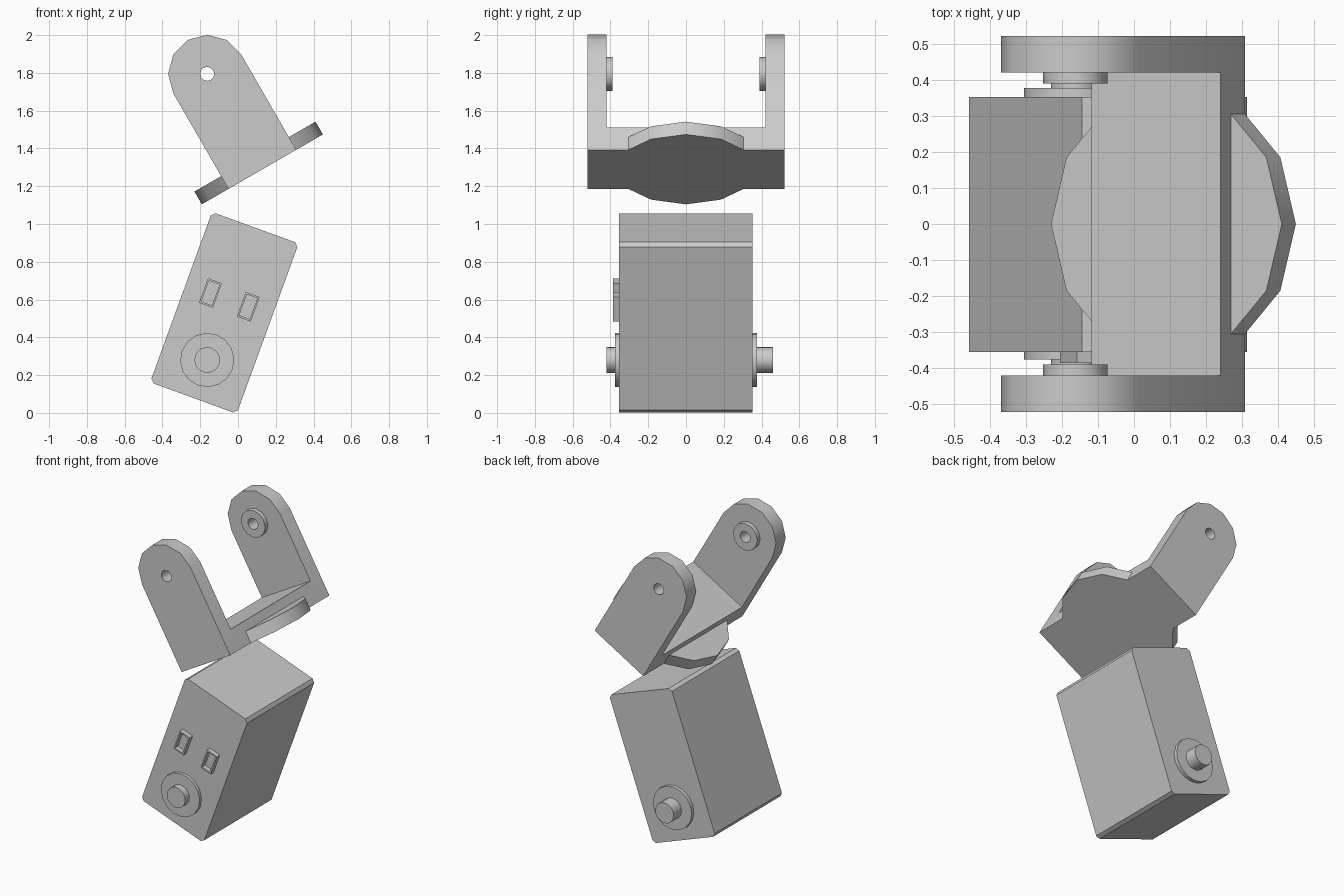
import bpy, bmesh
from math import sin, cos, radians, pi
from mathutils import Vector

cube = bpy.data.objects.get("Cube")
if cube:
    bpy.data.objects.remove(cube, do_unlink=True)

grey = bpy.data.materials.new("light_grey")
grey.use_nodes = True
tone = (0.6, 0.6, 0.6, 1)
grey.diffuse_color = tone
grey.node_tree.nodes["Principled BSDF"].inputs["Base Color"].default_value = tone

# Both assemblies hang from a tilted pivot
BODY = ((-0.163, 0, 0.28), 20)
BRACKET = ((-0.163, 0, 1.795), -30)


def circle(r, n, start=0.0):
    return [(r * cos(start + 2 * pi * i / n), r * sin(start + 2 * pi * i / n)) for i in range(n)]


def rect(cx, cz, w, h):
    return [(cx + sx * w / 2, cz + sz * h / 2) for sx, sz in ((-1, -1), (1, -1), (1, 1), (-1, 1))]


def prism(name, frame, loops, a, b, axis="y"):
    """Extrude an outline (first loop) with optional holes between a and b along an axis."""
    def place(p, d):
        return Vector((p[0], d, p[1])) if axis == "y" else Vector((p[0], p[1], d))
    bm = bmesh.new()
    edges = []
    for loop in loops:
        vs = [bm.verts.new(place(p, a)) for p in loop]
        edges += [bm.edges.new((vs[i - 1], vs[i])) for i in range(len(vs))]
    if len(loops) == 1:
        bm.faces.new(vs)
    else:
        bmesh.ops.triangle_fill(bm, edges=edges, use_beauty=True)
    ext = bmesh.ops.extrude_face_region(bm, geom=bm.faces[:], use_keep_orig=True)
    moved = [g for g in ext["geom"] if isinstance(g, bmesh.types.BMVert)]
    bmesh.ops.translate(bm, verts=moved, vec=place((0, 0), b - a))
    bmesh.ops.recalc_face_normals(bm, faces=bm.faces[:])
    mesh = bpy.data.meshes.new(name)
    bm.to_mesh(mesh)
    bm.free()
    mesh.materials.append(grey)
    obj = bpy.data.objects.new(name, mesh)
    bpy.context.collection.objects.link(obj)
    obj.location = frame[0]
    obj.rotation_euler = (0, radians(frame[1]), 0)
    bpy.ops.object.select_all(action="DESELECT")
    obj.select_set(True)
    bpy.context.view_layer.objects.active = obj
    bpy.ops.object.shade_smooth_by_angle(angle=radians(32))
    return obj


# Motor body with chamfered long edges
hw, low, high, c = 0.244, -0.214, 0.745, 0.02
outline = [(-hw + c, low), (hw - c, low), (hw, low + c), (hw, high - c),
           (hw - c, high), (-hw + c, high), (-hw, high - c), (-hw, low + c)]
prism("motor_body", BODY, [outline], -0.355, 0.353)

# Collars and output shafts on both sides
for side, collar_end, shaft_end in (("front", -0.376, -0.42), ("back", 0.377, 0.46)):
    s = 1 if shaft_end > 0 else -1
    prism(side + "_collar", BODY, [circle(0.143, 16)], s * 0.345, collar_end)
    prism(side + "_shaft", BODY, [circle(0.068, 16)], s * 0.35, shaft_end)

# Open cable sockets on the front
for side, x in (("right", -0.105), ("left", 0.108)):
    prism(side + "_socket", BODY,
          [rect(x, 0.339, 0.078, 0.138), rect(x, 0.339, 0.06, 0.118)], -0.386, -0.354)

# Bracket arms with rounded ends, pivot holes and inner bosses
w, base = 0.207, -0.584
arm = [(-w, base), (w, base)] + [(w * cos(i * pi / 6), w * sin(i * pi / 6)) for i in range(7)]
hole = circle(0.037, 12)
for side, s in (("front", -1), ("back", 1)):
    prism(side + "_arm", BRACKET, [arm, hole], s * 0.42, s * 0.522)
    prism(side + "_boss", BRACKET, [circle(0.09, 12), hole], s * 0.39, s * 0.42)

# Bracket base and the round flange bulging past its edges
prism("bracket_base", BRACKET, [rect(0, base + 0.068, 2 * w, 0.136)], -0.42, 0.42)
for side, s in (("right", -1), ("left", 1)):
    flange = [(s * w, -0.305)] + [(s * 0.37 * cos(a * pi / 6), 0.37 * sin(a * pi / 6))
                                  for a in (-1, 0, 1)] + [(s * w, 0.305)]
    prism(side + "_flange", BRACKET, [flange], base, base + 0.078, axis="z")
